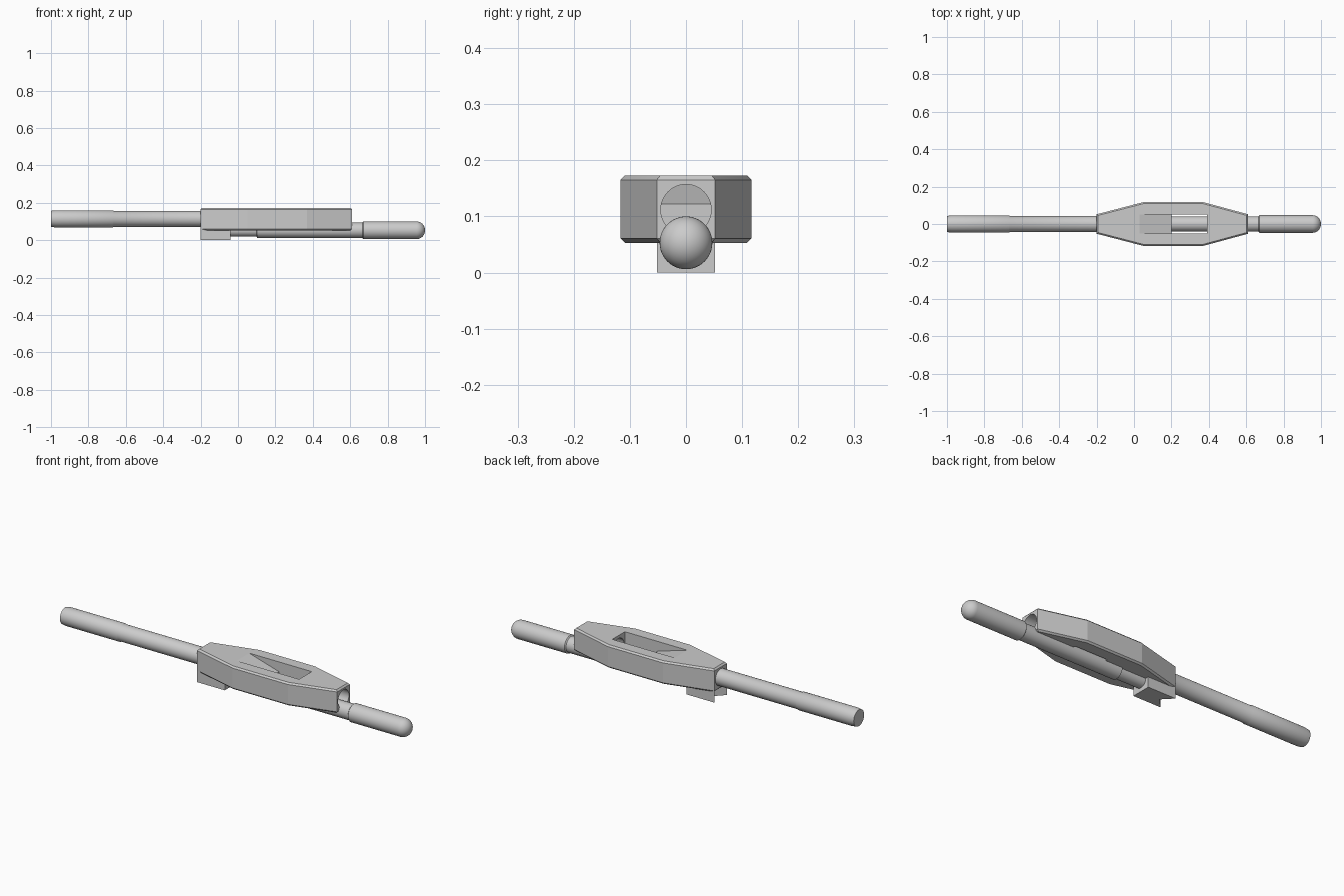
import bpy, bmesh, math
from mathutils import Matrix, Vector

if "Cube" in bpy.data.objects:
    bpy.data.objects.remove(bpy.data.objects["Cube"])

steel = bpy.data.materials.new("grey_steel")
steel.diffuse_color = (0.6, 0.6, 0.6, 1)
steel.use_nodes = True
steel.node_tree.nodes["Principled BSDF"].inputs["Base Color"].default_value = steel.diffuse_color


def finish(bm, name, smooth=False):
    bmesh.ops.recalc_face_normals(bm, faces=bm.faces)
    mesh = bpy.data.meshes.new(name)
    bm.to_mesh(mesh)
    bm.free()
    ob = bpy.data.objects.new(name, mesh)
    bpy.context.collection.objects.link(ob)
    mesh.materials.append(steel)
    bpy.ops.object.select_all(action='DESELECT')
    bpy.context.view_layer.objects.active = ob
    ob.select_set(True)
    if smooth:
        bpy.ops.object.shade_smooth_by_angle(angle=math.radians(35))
    return ob


def prism(name, points, offset, rim=0):
    """Extrude a closed 3D outline by offset, optionally chamfering both rims."""
    bm = bmesh.new()
    face = bm.faces.new([bm.verts.new(p) for p in points])
    ret = bmesh.ops.extrude_face_region(bm, geom=[face], use_keep_orig=True)
    bmesh.ops.translate(bm, vec=offset,
                        verts=[v for v in ret["geom"] if isinstance(v, bmesh.types.BMVert)])
    if rim:
        axis = Vector(offset).normalized()
        edges = [e for e in bm.edges
                 if abs((e.verts[0].co - e.verts[1].co).dot(axis)) < 1e-6]
        bmesh.ops.bevel(bm, geom=edges, offset=rim, segments=1, affect='EDGES')
    return finish(bm, name)


def turned(name, profile, z, segments=48):
    """Round bar along x from (x, radius) pairs, capped at both ends."""
    bm = bmesh.new()
    rings = []
    for x, r in profile:
        rings.append([bm.verts.new((x, r * math.cos(a), z + r * math.sin(a)))
                      for a in (2 * math.pi * i / segments for i in range(segments))])
    for a, b in zip(rings, rings[1:]):
        for i in range(segments):
            j = (i + 1) % segments
            bm.faces.new((a[i], a[j], b[j], b[i]))
    bm.faces.new(rings[0])
    bm.faces.new(rings[-1])
    return finish(bm, name, True)


def cut(target, cutter):
    mod = target.modifiers.new("cut", 'BOOLEAN')
    mod.operation = 'DIFFERENCE'
    mod.solver = 'EXACT'
    mod.object = cutter
    bpy.context.view_layer.objects.active = target
    bpy.ops.object.modifier_apply(modifier=mod.name)
    bpy.data.objects.remove(cutter)


# Tapered body with chamfered rims
half = [(-0.2, 0.052), (0.05, 0.117), (0.37, 0.117), (0.61, 0.052)]
outline = [(x, -y, 0.053) for x, y in half] + [(x, y, 0.053) for x, y in reversed(half)]
body = prism("body", outline, (0, 0, 0.12), rim=0.008)

# Window through the body, with a sloping floor at its left end
window = [(0.025, 0.2), (0.39, 0.2), (0.39, 0.0), (0.2, 0.0), (0.2, 0.122), (0.025, 0.174)]
cut(body, prism("window_cutter", [(x, -0.052, z) for x, z in window], (0, 0.104, 0)))

# Bore from the right end into the window
cut(body, turned("bore_cutter", [(0.36, 0.045), (0.7, 0.045)], 0.112))
body.select_set(True)
bpy.ops.object.shade_smooth_by_angle(angle=math.radians(12))

# Fixed jaw under the left end, with a V notch in its rear face
jaw = [(-0.2, -0.052), (-0.04, -0.052), (-0.04, 0.052), (-0.2, 0.052), (-0.15, 0)]
prism("jaw_block", [(x, y, 0) for x, y in jaw], (0, 0, 0.062))

# Fixed handle
turned("fixed_handle", [(-1, 0.043), (-0.975, 0.046), (-0.67, 0.046),
                        (-0.665, 0.043), (-0.18, 0.043)], 0.114)

# Sliding handle with stepped shaft and domed grip end
dome = [(0.955 + 0.045 * math.sin(t), 0.047 * math.cos(t))
        for t in (math.radians(85 * i / 10) for i in range(11))]
turned("sliding_handle", [(-0.06, 0.034), (0.1, 0.034), (0.102, 0.041), (0.665, 0.041),
                          (0.67, 0.047)] + dome, 0.053)
